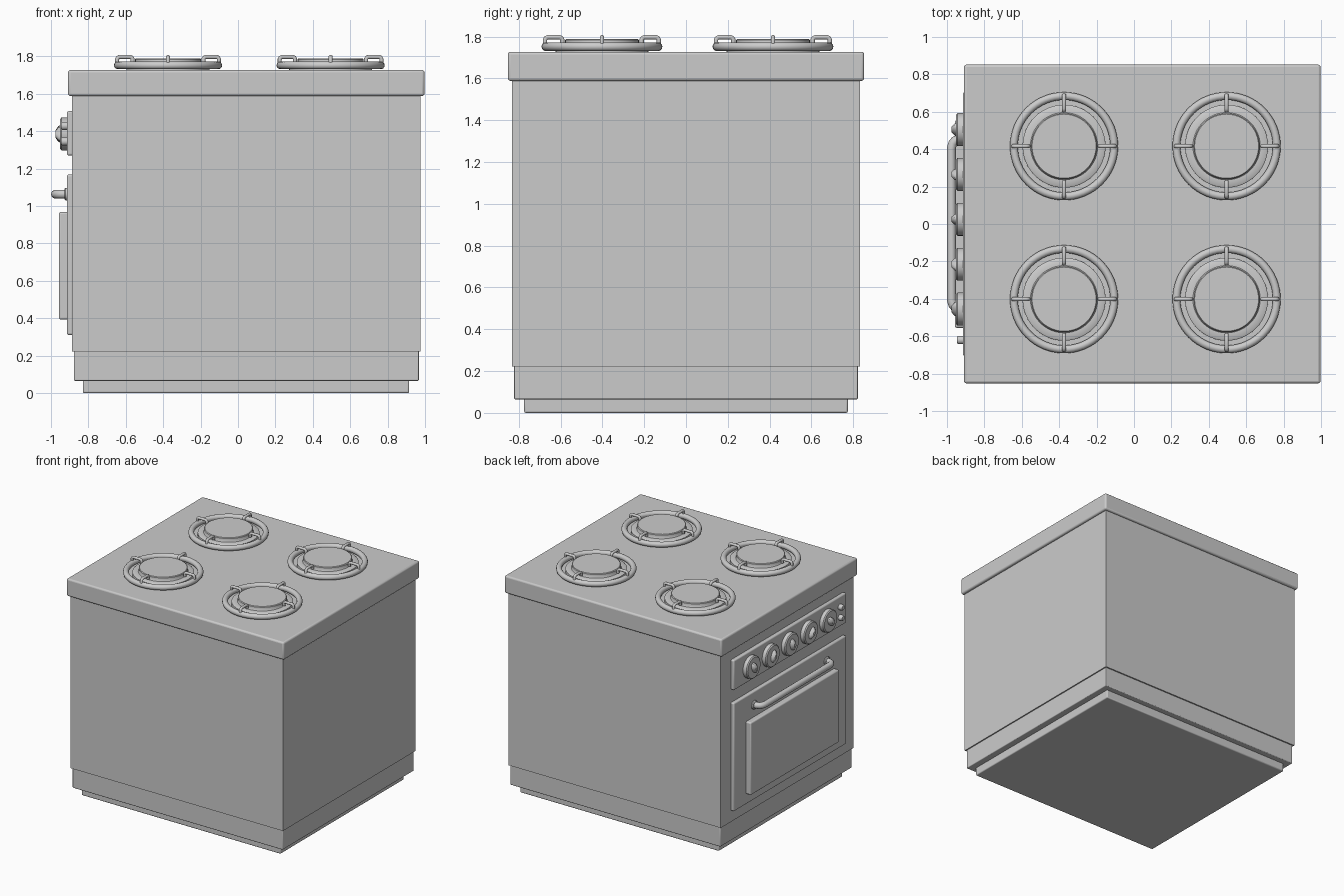
import bpy, math
from mathutils import Matrix, Vector

if "Cube" in bpy.data.objects:
    bpy.data.objects.remove(bpy.data.objects["Cube"])


def smooth(ob, angle=40):
    bpy.ops.object.select_all(action='DESELECT')
    ob.select_set(True)
    bpy.context.view_layer.objects.active = ob
    bpy.ops.object.shade_smooth_by_angle(angle=math.radians(angle))


def box(name, lo, hi, bevel=0.0):
    lo, hi = Vector(lo), Vector(hi)
    bpy.ops.mesh.primitive_cube_add(size=1)
    ob = bpy.context.object
    ob.name = name
    ob.data.transform(Matrix.Translation((lo + hi) / 2) @ Matrix.Diagonal((*(hi - lo), 1)))
    if bevel:
        m = ob.modifiers.new("edge_rounding", 'BEVEL')
        m.width, m.segments = bevel, 3
        smooth(ob)
    return ob


def lathe(name, profile, loc, axis='Z', n=48, squash=1.0, turn=0.0):
    """Spin (radius, height) points; axis 'X' points the height towards -x."""
    verts, faces = [], []
    for r, h in profile:
        for i in range(n):
            a = 2 * math.pi * i / n
            verts.append((r * math.cos(a), r * squash * math.sin(a), h))
    for k in range(len(profile) - 1):
        for i in range(n):
            j = (i + 1) % n
            faces.append((k * n + i, k * n + j, (k + 1) * n + j, (k + 1) * n + i))
    faces.append(tuple(reversed(range(n))))
    faces.append(tuple(range((len(profile) - 1) * n, len(profile) * n)))
    me = bpy.data.meshes.new(name)
    me.from_pydata(verts, [], faces)
    me.transform(Matrix.Rotation(turn, 4, 'Z'))
    if axis == 'X':
        me.transform(Matrix.Rotation(-math.pi / 2, 4, 'Y'))
    ob = bpy.data.objects.new(name, me)
    ob.location = loc
    bpy.context.collection.objects.link(ob)
    smooth(ob)
    return ob


def tube(name, paths, radius, loc=(0, 0, 0)):
    cu = bpy.data.curves.new(name, 'CURVE')
    cu.dimensions = '3D'
    cu.bevel_depth, cu.bevel_resolution, cu.use_fill_caps = radius, 3, True
    for pts in paths:
        s = cu.splines.new('POLY')
        s.points.add(len(pts) - 1)
        for p, co in zip(s.points, pts):
            p.co = (*co, 1)
        s.use_smooth = True
    ob = bpy.data.objects.new(name, cu)
    ob.location = loc
    bpy.context.collection.objects.link(ob)
    return ob


# Cabinet: plinth, lower skirt, body and worktop
box("plinth", (-0.83, -0.774, 0), (0.915, 0.774, 0.08), 0.008)
box("lower_skirt", (-0.877, -0.822, 0.065), (0.967, 0.822, 0.225), 0.006)
box("body", (-0.887, -0.832, 0.222), (0.976, 0.832, 1.60))
box("worktop", (-0.909, -0.852, 1.588), (0.997, 0.852, 1.727), 0.013)

# Four burners: stepped cap, ring and four hooked prongs
for bx in (-0.374, 0.495):
    for by in (-0.402, 0.416):
        lathe("burner_cap", [(0.222, 1.72), (0.222, 1.752), (0.215, 1.757), (0.180, 1.757),
                             (0.176, 1.762), (0.176, 1.784), (0.171, 1.789)], (bx, by, 0))
        bpy.ops.mesh.primitive_torus_add(location=(bx, by, 1.752), major_radius=0.268,
                                         minor_radius=0.021, major_segments=64, minor_segments=14)
        bpy.context.object.name = "burner_ring"
        smooth(bpy.context.object, 60)
        prof = [(0.272, 1.755), (0.272, 1.785), (0.268, 1.793), (0.260, 1.797),
                (0.202, 1.797), (0.194, 1.793), (0.190, 1.786), (0.190, 1.767)]
        prongs = [[(r * c, r * s, z) for r, z in prof]
                  for c, s in ((1, 0), (0, 1), (-1, 0), (0, -1))]
        tube("burner_prongs", prongs, 0.011, (bx, by, 0))

# Oven front on the -x side: control panel, door and raised door window
box("control_panel", (-0.915, -0.705, 1.27), (-0.88, 0.705, 1.507), 0.01)
box("oven_door", (-0.915, -0.705, 0.31), (-0.88, 0.705, 1.168), 0.01)
box("door_window", (-0.958, -0.555, 0.393), (-0.90, 0.555, 0.967), 0.01)

# Door handle with round mounts
half = [(-0.905, 0.455), (-0.940, 0.453), (-0.958, 0.445), (-0.970, 0.430), (-0.976, 0.405)]
path = [(x, y, 1.063) for x, y in half] + [(x, -y, 1.063) for x, y in reversed(half)]
tube("door_handle", [path], 0.024)
for y in (-0.455, 0.455):
    lathe("handle_mount", [(0.034, 0), (0.034, 0.012), (0.028, 0.018)], (-0.91, y, 1.063), 'X', 24)

# Five knobs with turned grips
for i, turn in enumerate((0.5, -0.35, 0.2, -0.6, 0.8)):
    loc = (-0.91, 0.505 - 0.24 * i, 1.385)
    lathe("knob", [(0.088, 0), (0.088, 0.034), (0.080, 0.041)], loc, 'X', 32)
    lathe("knob_grip", [(0.048, 0.035), (0.044, 0.050), (0.020, 0.066)], loc, 'X', 20, 0.6, turn)

# Two small buttons
for z in (1.345, 1.428):
    lathe("button", [(0.022, 0), (0.022, 0.03), (0.017, 0.036)], (-0.91, -0.62, z), 'X', 20)
